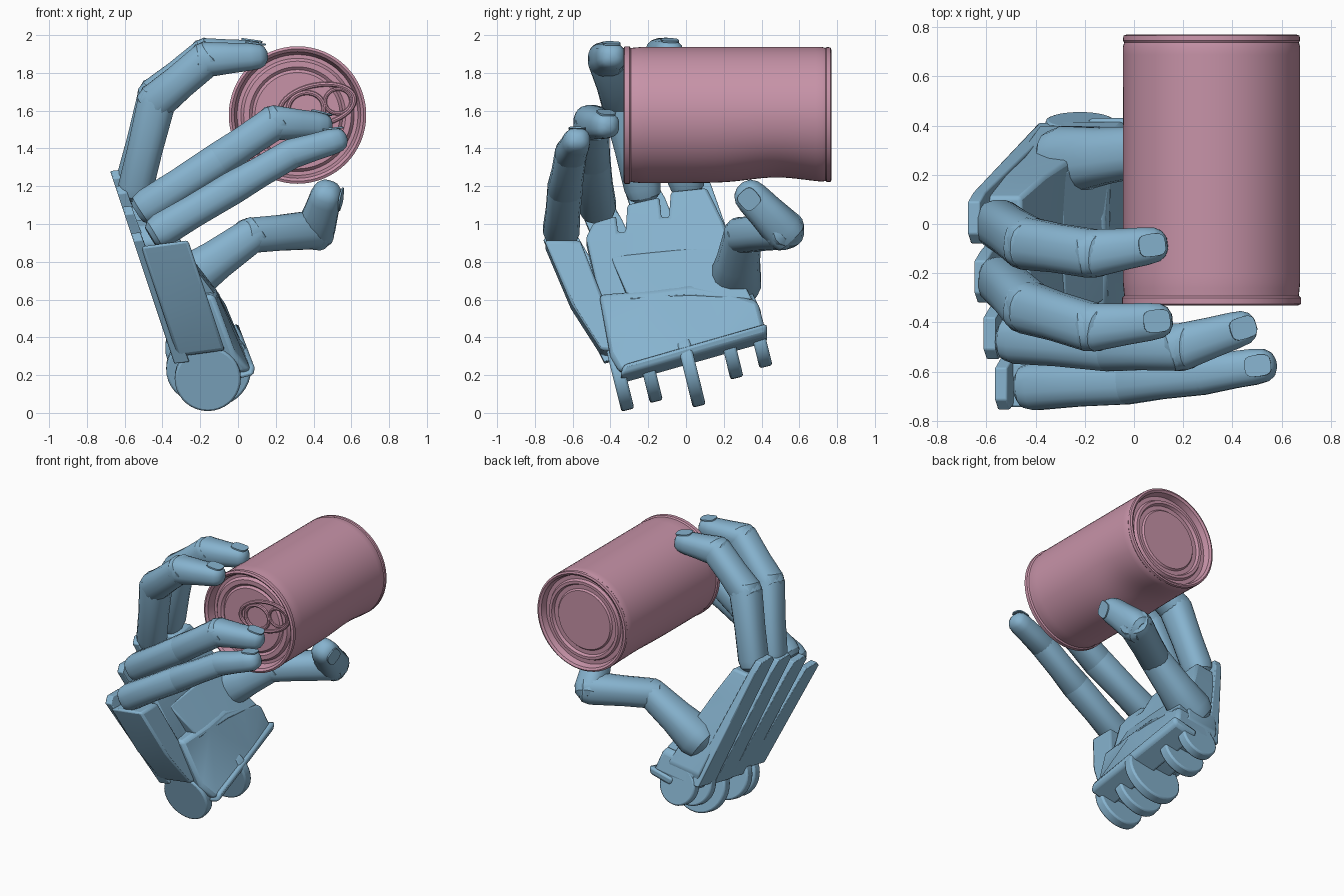
import bpy, bmesh, math
from mathutils import Vector, Matrix

cube = bpy.data.objects.get("Cube")
if cube:
    bpy.data.objects.remove(cube, do_unlink=True)


def material(name, rgb):
    m = bpy.data.materials.new(name)
    m.use_nodes = True
    m.diffuse_color = (*rgb, 1)
    m.node_tree.nodes["Principled BSDF"].inputs["Base Color"].default_value = (*rgb, 1)
    return m


blue = material("soft blue", (0.24, 0.45, 0.62))
pink = material("dusty pink", (0.57, 0.29, 0.39))


def finish(name, bm, mat, bevel=0.0, angle=35):
    bmesh.ops.recalc_face_normals(bm, faces=bm.faces)
    mesh = bpy.data.meshes.new(name)
    bm.to_mesh(mesh)
    bm.free()
    mesh.materials.append(mat)
    ob = bpy.data.objects.new(name, mesh)
    bpy.context.collection.objects.link(ob)
    if bevel:
        mod = ob.modifiers.new("soft edges", "BEVEL")
        mod.width, mod.segments = bevel, 2
    bpy.ops.object.select_all(action="DESELECT")
    ob.select_set(True)
    bpy.context.view_layer.objects.active = ob
    bpy.ops.object.shade_smooth_by_angle(angle=math.radians(angle))
    return ob


def skin(bm, rings, caps=True):
    """Join successive vertex rings with quads."""
    for a, b in zip(rings, rings[1:]):
        n = len(a)
        for i in range(n):
            bm.faces.new((a[i], a[(i + 1) % n], b[(i + 1) % n], b[i]))
    if caps:
        bm.faces.new(rings[0])
        bm.faces.new(rings[-1])


# Hand back is a plane leaning towards -x as it rises
def back_x(z):
    return -0.68 + (1.29 - z) * 0.333


def slab(name, outline, inset=0.0, bevel=0.015):
    """Slab lying on the hand back; outline holds y, z and depth."""
    bm = bmesh.new()
    rear = [bm.verts.new((back_x(z) + inset, y, z)) for y, z, d in outline]
    front = [bm.verts.new((back_x(z) + d, y, z + d * 0.12)) for y, z, d in outline]
    skin(bm, [rear, front])
    bmesh.ops.triangulate(bm, faces=[f for f in bm.faces if len(f.verts) > 4])
    return finish(name, bm, blue, bevel)


def frame(a, b):
    d = (b - a).normalized()
    side = Vector((0, 1, 0))
    side = (side - d * side.dot(d)).normalized()
    return d, side, d.cross(side)


def segment(name, a, b, ra, rb, tip=False):
    """Rounded-box phalanx from a to b with shaped ends."""
    d, side, up = frame(a, b)
    length = (b - a).length
    stations = [(-0.75 * ra, 0.6 * ra), (-0.5 * ra, 0.88 * ra), (0, ra),
                (length * 0.45, (ra + rb) * 0.48)]
    if tip:
        stations += [(length * 0.75, rb), (length - rb * 0.35, rb * 0.9),
                     (length, rb * 0.68), (length + rb * 0.2, rb * 0.3)]
    else:
        stations += [(length, rb), (length + 0.5 * rb, 0.88 * rb), (length + 0.7 * rb, 0.6 * rb)]
    bm = bmesh.new()
    rings = []
    for t, r in stations:
        ring = []
        for i in range(16):
            q = math.tau * (i + 0.5) / 16
            c, s = math.cos(q), math.sin(q)
            c, s = [math.copysign(abs(v) ** 0.8, v) for v in (c, s)]
            ring.append(bm.verts.new(a + d * t + side * c * r + up * s * r * 0.95))
        rings.append(ring)
    skin(bm, rings)
    return finish(name, bm, blue, angle=32)


def nail(name, a, b, r, sign=1):
    d, side, up = frame(a, b)
    up = up * sign
    tilt = (d - up * 0.2).normalized()
    normal = (up + d * 0.2).normalized()
    centre = a + d * ((b - a).length - r * 0.55) + up * r * 0.89
    bm = bmesh.new()
    bmesh.ops.create_circle(bm, cap_ends=True, segments=16, radius=1)
    low = list(bm.verts)
    ext = bmesh.ops.extrude_face_region(bm, geom=bm.faces[:])
    top = [v for v in ext["geom"] if isinstance(v, bmesh.types.BMVert)]
    for v in low + top:
        x, y = [math.copysign(abs(k) ** 0.6, k) for k in v.co.xy]
        h = 0.004 if v in top else -0.005
        v.co = centre + tilt * x * 0.055 + side * y * r * 0.6 + normal * h
    finish(name, bm, blue)


def digit(name, points, radii, nail_side=1):
    pts = [Vector(p) for p in points]
    parts = ("lower", "middle", "tip")
    for i, part in enumerate(parts):
        segment(f"{name}_{part}", pts[i], pts[i + 1], radii[i], radii[i + 1], part == "tip")
    nail(f"{name}_nail", pts[2], pts[3], radii[3], nail_side)


# Fingers and thumb
digit("index_finger", [(-0.55, 0.0, 1.24), (-0.43, -0.08, 1.68), (-0.17, -0.12, 1.89),
                       (0.12, -0.08, 1.905)], (0.1, 0.108, 0.1, 0.078))
digit("middle_finger", [(-0.54, -0.23, 1.2), (-0.43, -0.34, 1.65), (-0.17, -0.42, 1.87),
                        (0.14, -0.39, 1.89)], (0.1, 0.108, 0.1, 0.078))
digit("ring_finger", [(-0.47, -0.47, 1.1), (-0.1, -0.5, 1.34), (0.19, -0.5, 1.535),
                      (0.48, -0.41, 1.52)], (0.1, 0.1, 0.098, 0.076))
digit("little_finger", [(-0.4, -0.66, 0.97), (-0.03, -0.64, 1.19), (0.28, -0.61, 1.37),
                        (0.56, -0.57, 1.455)], (0.098, 0.094, 0.085, 0.074))
digit("thumb", [(-0.27, 0.26, 0.7), (0.07, 0.3, 0.94), (0.41, 0.515, 0.97),
                (0.48, 0.3, 1.19)], (0.14, 0.1, 0.11, 0.09), -1)

# Four metacarpal strips forming the hand back
strips = {"index": (0.02, 1.28, 0.3, 0.36), "middle": (-0.22, 1.2, 0.085, 0.3),
          "ring": (-0.45, 1.09, -0.12, 0.26), "little": (-0.655, 0.95, -0.325, 0.26)}
for name, (ky, kz, wy, wz) in strips.items():
    slab(f"{name}_back_strip", [(ky - 0.1, kz - 0.04, 0.05), (ky - 0.06, kz, 0.05),
                                (ky + 0.07, kz, 0.05), (ky + 0.11, kz - 0.07, 0.05),
                                (wy + 0.112, wz + 0.05, 0.08), (wy - 0.108, wz, 0.08)], bevel=0.006)

# Palm, with notches between the knuckles
slab("palm_body", [(-0.53, 0.9, 0.24), (-0.49, 0.98, 0.22), (-0.37, 1.02, 0.2), (-0.36, 0.93, 0.23),
                   (-0.32, 0.93, 0.23), (-0.31, 1.08, 0.2), (-0.14, 1.12, 0.19), (-0.13, 1.01, 0.22),
                   (-0.09, 1.01, 0.22), (-0.08, 1.15, 0.18), (0.11, 1.17, 0.18), (0.2, 0.98, 0.22),
                   (0.27, 0.78, 0.26), (0.4, 0.5, 0.28), (0.38, 0.36, 0.27), (-0.34, 0.25, 0.27),
                   (-0.44, 0.5, 0.27)], 0.03)
slab("little_finger_block", [(-0.75, 0.88, 0.28), (-0.56, 0.88, 0.28), (-0.45, 0.6, 0.28),
                             (-0.32, 0.29, 0.28), (-0.45, 0.3, 0.28), (-0.61, 0.55, 0.28)], 0.03)

# Sloping cushion joins the palm to the heel, which flares above the wrist
slab("palm_cushion", [(-0.4, 0.8, 0.24), (0.2, 0.86, 0.24), (0.35, 0.56, 0.35),
                      (0.02, 0.58, 0.35), (-0.3, 0.56, 0.335)], 0.06, 0.01)
slab("palm_heel", [(-0.46, 0.59, 0.32), (-0.2, 0.61, 0.335), (0.02, 0.64, 0.335), (0.2, 0.61, 0.34),
                   (0.38, 0.55, 0.36), (0.42, 0.4, 0.36), (0.1, 0.29, 0.38), (-0.35, 0.17, 0.38),
                   (-0.4, 0.26, 0.33)], 0.06, 0.025)
slab("heel_lip", [(-0.35, 0.15, 0.39), (-0.33, 0.21, 0.41), (0.43, 0.43, 0.4),
                  (0.43, 0.37, 0.37)], 0.2, 0.02)


# Wrist hinge tabs
def disc(name, centre, radius, depth, lean):
    bm = bmesh.new()
    mat = Matrix.Translation(centre) @ Matrix.Rotation(math.radians(90 + lean), 4, "X")
    bmesh.ops.create_cone(bm, cap_ends=True, segments=36, radius1=radius, radius2=radius,
                          depth=depth, matrix=mat)
    return finish(name, bm, blue, 0.012)


for i, (x, y, z, r) in enumerate([(-0.16, -0.35, 0.185, 0.175), (-0.2, -0.2, 0.235, 0.18),
                                  (-0.14, 0.02, 0.24, 0.21), (-0.22, 0.23, 0.345, 0.165),
                                  (-0.22, 0.39, 0.38, 0.14)]):
    disc(f"wrist_tab_{i + 1}", (x, y, z), r, 0.07, 14)

# Can: turned profile of (y, radius) with a shallow dent above the thumb
profile = [(-0.285, 0.0), (-0.285, 0.225), (-0.272, 0.24), (-0.285, 0.255), (-0.285, 0.285),
           (-0.265, 0.3), (-0.265, 0.32), (-0.32, 0.335), (-0.332, 0.35), (-0.325, 0.364),
           (-0.3, 0.364), (-0.292, 0.355), (-0.26, 0.358)]
profile += [(-0.24 + 0.032 * i, 0.36) for i in range(31)]
profile += [(0.738, 0.355), (0.745, 0.36), (0.765, 0.358), (0.77, 0.345), (0.76, 0.33),
            (0.72, 0.318), (0.72, 0.29), (0.74, 0.28), (0.74, 0.26), (0.72, 0.25),
            (0.72, 0.22), (0.732, 0.21), (0.732, 0.0)]
axis = Vector((0.315, 0, 1.577))
bm = bmesh.new()
rings = []
for y, r in profile:
    ring = []
    for i in range(64):
        a = math.tau * i / 64
        dent = 0.033 * math.exp(-((y - 0.48) / 0.2) ** 2 - ((a - 1.56 * math.pi) / 0.7) ** 2)
        k = max(r, 0.001) - (dent if r > 0.35 else 0)
        ring.append(bm.verts.new(axis + Vector((math.cos(a) * k, y, math.sin(a) * k))))
    rings.append(ring)
skin(bm, rings)
finish("can", bm, pink)


# Pull tab on the can lid, made from wire loops
def loop(name, x, z, rx, rz, thick, turn):
    bm = bmesh.new()
    rings = []
    c, s = math.cos(turn), math.sin(turn)
    for i in range(36):
        a = math.tau * i / 36
        ring = []
        for j in range(8):
            b = math.tau * j / 8
            u = (rx + thick * math.cos(b)) * math.cos(a)
            v = (rz + thick * math.cos(b)) * math.sin(a)
            ring.append(bm.verts.new((x + u * c - v * s, -0.29 + thick * math.sin(b), z + u * s + v * c)))
        rings.append(ring)
    skin(bm, rings + rings[:1], False)
    finish(name, bm, pink)


loop("pull_tab_ring", 0.36, 1.61, 0.095, 0.085, 0.013, 0.2)
loop("pull_tab_frame", 0.42, 1.63, 0.2, 0.105, 0.013, 0.2)
loop("pull_tab_grip", 0.53, 1.65, 0.07, 0.065, 0.01, 0.2)
